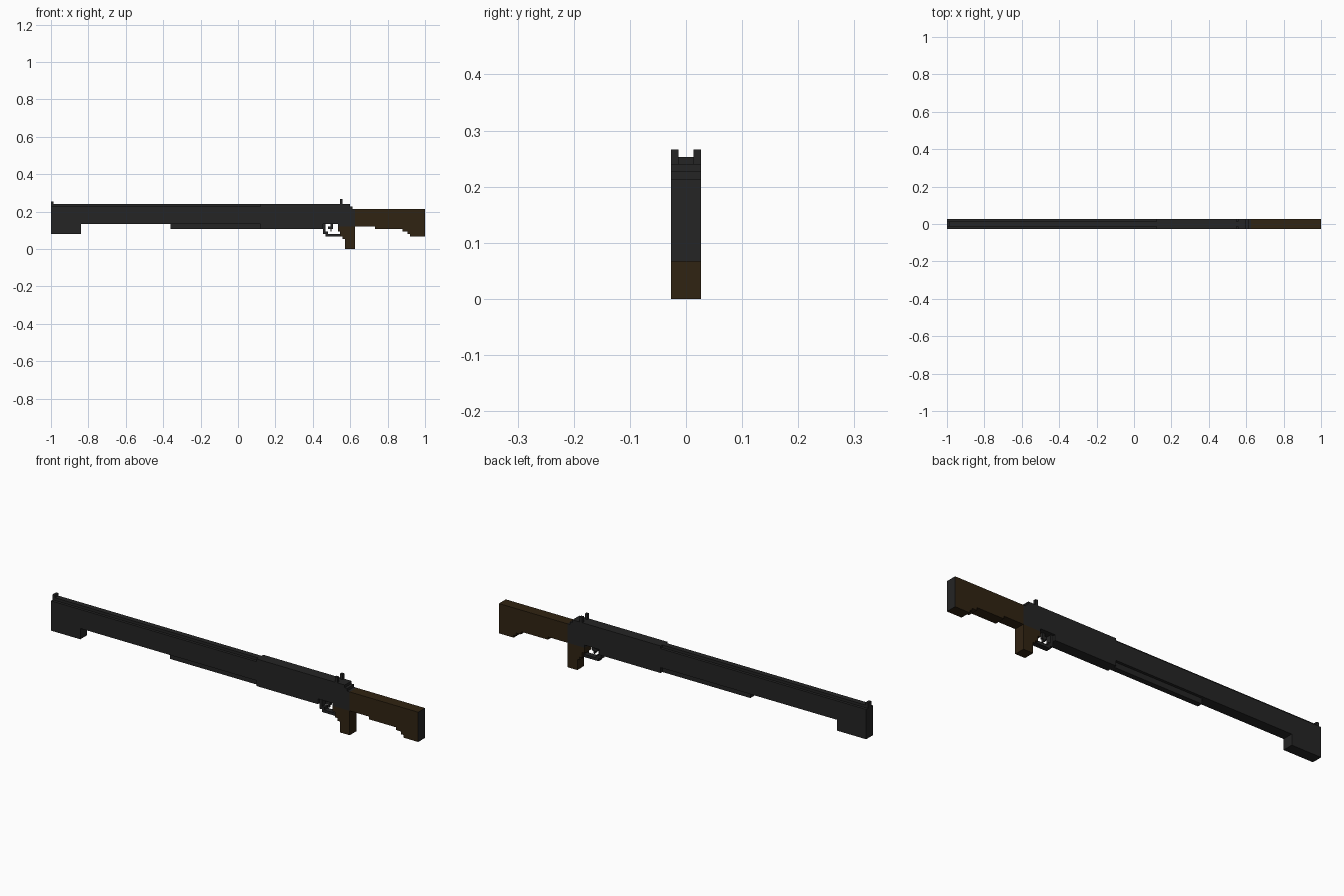
import bpy, bmesh

if "Cube" in bpy.data.objects:
    bpy.data.objects.remove(bpy.data.objects["Cube"])

U = 2 / 150  # one block unit; the model is 150 units long, 4 wide, 20 high


def material(name, rgb):
    m = bpy.data.materials.new(name)
    m.diffuse_color = (*rgb, 1)
    m.use_nodes = True
    m.node_tree.nodes["Principled BSDF"].inputs["Base Color"].default_value = m.diffuse_color
    return m


METAL = material("dark_metal", (0.018, 0.018, 0.018))
WOOD = material("dark_wood", (0.030, 0.017, 0.006))


def part(name, outline, mat, y0=-2, y1=2):
    """Extrude a side profile (x from muzzle, z from ground, in units) across y."""
    bm = bmesh.new()
    face = bm.faces.new([bm.verts.new((-1 + x * U, y0 * U, z * U)) for x, z in outline])
    new = bmesh.ops.extrude_face_region(bm, geom=[face])["geom"]
    verts = [v for v in new if isinstance(v, bmesh.types.BMVert)]
    bmesh.ops.translate(bm, verts=verts, vec=(0, (y1 - y0) * U, 0))
    bmesh.ops.recalc_face_normals(bm, faces=bm.faces)
    me = bpy.data.meshes.new(name)
    bm.to_mesh(me)
    bm.free()
    me.materials.append(mat)
    ob = bpy.data.objects.new(name, me)
    bpy.context.collection.objects.link(ob)
    return ob


def box(name, x0, x1, z0, z1, mat, y0=-2, y1=2):
    return part(name, [(x0, z0), (x1, z0), (x1, z1), (x0, z1)], mat, y0, y1)


# barrel with the muzzle block, top rib and narrow tube underneath
part("barrel", [(0, 6), (12, 6), (12, 10), (84, 10), (84, 17), (0, 17)], METAL)
box("top_rib", 0, 84, 17, 18, METAL, -1, 1)
box("under_tube", 48, 84, 8, 10, METAL, -1, 1)

# receiver with stepped rear
part("receiver", [(84, 8), (109, 8), (109, 10), (115, 10), (115, 9), (122, 9),
                  (122, 16), (121, 16), (121, 17), (120, 17), (120, 18), (84, 18)], METAL)

# sights
box("front_sight", 0, 1, 18, 19, METAL, -1, 1)
for side, y in (("left", -2), ("right", 1)):
    box("rear_sight_" + side, 116, 117, 18, 20, METAL, y, y + 1)

# trigger and guard
part("trigger_guard", [(109, 6), (110, 6), (110, 5), (117, 5), (117, 6), (111, 6),
                       (111, 7), (110, 7), (110, 10), (109, 10)], METAL, -1, 1)
part("trigger", [(111, 8), (112, 8), (112, 7), (112.5, 7), (112.5, 8),
                 (113, 8), (113, 10), (112, 10), (112, 9), (111, 9)], METAL, -.5, .5)

# grip, stock and butt plate
part("grip", [(118, 0), (122, 0), (122, 9), (115, 9), (115, 7), (116, 7),
              (116, 5), (117, 5), (117, 4), (118, 4)], WOOD)
part("stock", [(122, 9), (130, 9), (130, 8), (141, 8), (141, 7), (143, 7), (143, 6),
               (144, 6), (144, 5), (149.9, 5), (149.9, 16), (122, 16)], WOOD)
box("butt_plate", 149.9, 150, 5, 16, METAL)
